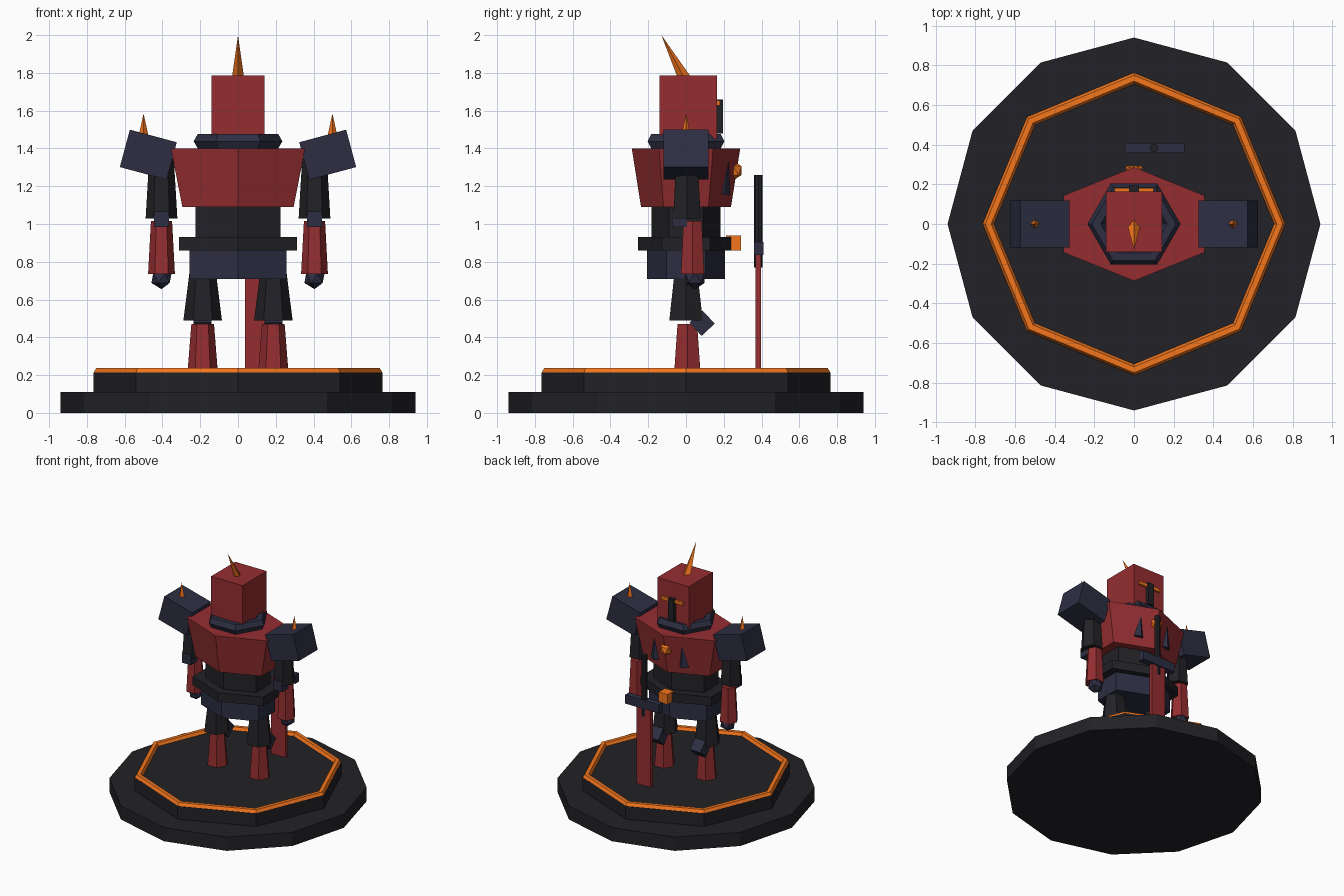
import bpy, bmesh
from math import radians, cos, sin, pi
from mathutils import Matrix, Euler

if "Cube" in bpy.data.objects:
    bpy.data.objects.remove(bpy.data.objects["Cube"])


def material(name, rgb):
    m = bpy.data.materials.new(name)
    m.diffuse_color = (*rgb, 1)
    m.use_nodes = True
    m.node_tree.nodes["Principled BSDF"].inputs["Base Color"].default_value = m.diffuse_color
    return m


RED = material("red_plate", (0.30, 0.027, 0.03))
BLACK = material("black_metal", (0.016, 0.016, 0.02))
BLUE = material("blue_steel", (0.026, 0.027, 0.055))
ORANGE = material("orange_glow", (0.9, 0.18, 0.012))


def finish(name, bm, mat, loc, rot=(0, 0, 0), scale=(1, 1, 1)):
    """Place the mesh and make it an object."""
    m = (Matrix.Translation(loc) @ Euler([radians(a) for a in rot]).to_matrix().to_4x4()
         @ Matrix.Diagonal((*scale, 1)))
    bmesh.ops.transform(bm, matrix=m, verts=bm.verts)
    bmesh.ops.recalc_face_normals(bm, faces=bm.faces)
    me = bpy.data.meshes.new(name)
    bm.to_mesh(me)
    bm.free()
    me.materials.append(mat)
    ob = bpy.data.objects.new(name, me)
    bpy.context.collection.objects.link(ob)
    return ob


def box(name, mat, size, loc, rot=(0, 0, 0)):
    bm = bmesh.new()
    bmesh.ops.create_cube(bm, size=1)
    return finish(name, bm, mat, loc, rot, size)


def prism(name, mat, n, r1, r2, h, loc, rot=(0, 0, 0), start=0, yscale=1):
    """Tapered n-sided prism rising from loc; r2 = 0 gives a spike."""
    bm = bmesh.new()

    def ring(r, z):
        return [bm.verts.new((r * cos(radians(start) + 2 * pi * i / n),
                              r * sin(radians(start) + 2 * pi * i / n), z)) for i in range(n)]
    low = ring(r1, 0)
    bm.faces.new(low[::-1])
    top = ring(r2, h) if r2 else [bm.verts.new((0, 0, h))] * n
    for i in range(n):
        j = (i + 1) % n
        bm.faces.new((low[i], low[j], top[j], top[i]) if r2 else (low[i], low[j], top[i]))
    if r2:
        bm.faces.new(top)
    return finish(name, bm, mat, loc, rot, (1, yscale, 1))


def torus(name, mat, n, major, minor, z):
    """n-sided ring with a six-sided section."""
    bm = bmesh.new()
    v = [[bm.verts.new(((major + minor * cos(b * pi / 3)) * cos(2 * pi * a / n),
                        (major + minor * cos(b * pi / 3)) * sin(2 * pi * a / n),
                        minor * sin(b * pi / 3))) for b in range(6)] for a in range(n)]
    for a in range(n):
        c = (a + 1) % n
        for b in range(6):
            d = (b + 1) % 6
            bm.faces.new((v[a][b], v[c][b], v[c][d], v[a][d]))
    return finish(name, bm, mat, (0, 0, z))


def ball(name, mat, r, loc):
    bm = bmesh.new()
    bmesh.ops.create_icosphere(bm, subdivisions=1, radius=r)
    return finish(name, bm, mat, loc)


# Stepped base with glowing rim
prism("base_lower", BLACK, 12, 0.94, 0.94, 0.11, (0, 0, 0))
prism("base_upper", BLACK, 8, 0.765, 0.765, 0.105, (0, 0, 0.11))
torus("base_rim", ORANGE, 8, 0.735, 0.03, 0.212)

# Trunk: flattened six-sided sections with a ridge front and back
for name, mat, r1, r2, z, h in (
        ("hips", BLUE, 0.295, 0.295, 0.71, 0.15),
        ("belt", BLACK, 0.362, 0.362, 0.86, 0.07),
        ("abdomen", BLACK, 0.26, 0.26, 0.93, 0.16),
        ("chest", RED, 0.34, 0.41, 1.09, 0.31)):
    prism(name, mat, 6, r1, r2, h, (0, 0, z), start=30, yscale=0.7)
box("belt_buckle", ORANGE, (0.08, 0.08, 0.08), (0, 0.252, 0.9))
ball("chest_gem", ORANGE, 0.052, (0, 0.25, 1.283))
torus("collar", BLUE, 6, 0.19, 0.045, 1.438)

# Head, visor and crest
box("head", RED, (0.28, 0.305, 0.335), (0, 0.012, 1.6175))
box("visor_bar", BLACK, (0.05, 0.04, 0.18), (0, 0.175, 1.57))
prism("crest_horn", ORANGE, 4, 0.037, 0, 0.295, (0, 0.008, 1.74), (28, 0, 0))

# Paired parts
for s, side in ((-1, "left"), (1, "right")):
    box("eye_" + side, ORANGE, (0.075, 0.025, 0.025), (s * 0.06, 0.168, 1.64))
    prism("chest_spike_" + side, BLUE, 4, 0.045, 0, 0.175, (s * 0.125, 0.203, 1.157),
          (-8, 0, 0), yscale=0.7)
    # Arm
    box("shoulder_" + side, BLUE, (0.257, 0.236, 0.205), (s * 0.475, 0, 1.367), (0, -15 * s, 0))
    prism("shoulder_spike_" + side, ORANGE, 4, 0.033, 0, 0.15, (s * 0.5, 0, 1.435))
    prism("upper_arm_" + side, BLACK, 6, 0.084, 0.065, 0.32, (s * 0.405, 0.005, 1.03))
    box("elbow_" + side, BLUE, (0.08, 0.08, 0.08), (s * 0.405, -0.035, 1.025))
    prism("forearm_" + side, RED, 6, 0.071, 0.056, 0.28, (s * 0.405, 0.035, 0.735))
    ball("hand_" + side, BLUE, 0.06, (s * 0.405, 0.048, 0.715))
    # Leg
    prism("thigh_" + side, BLACK, 6, 0.102, 0.068, 0.27, (s * 0.187, 0, 0.49))
    box("knee_" + side, BLUE, (0.095, 0.095, 0.095), (s * 0.187, 0.085, 0.475), (43, 0, 0))
    prism("shin_" + side, RED, 6, 0.081, 0.06, 0.265, (s * 0.187, 0.007, 0.205))

# Sword standing before the figure
box("sword_blade", RED, (0.125, 0.03, 0.63), (0.1, 0.383, 0.525))
box("sword_guard", BLUE, (0.30, 0.05, 0.07), (0.105, 0.384, 0.87))
prism("sword_grip", BLACK, 8, 0.022, 0.022, 0.49, (0.1, 0.383, 0.77))
